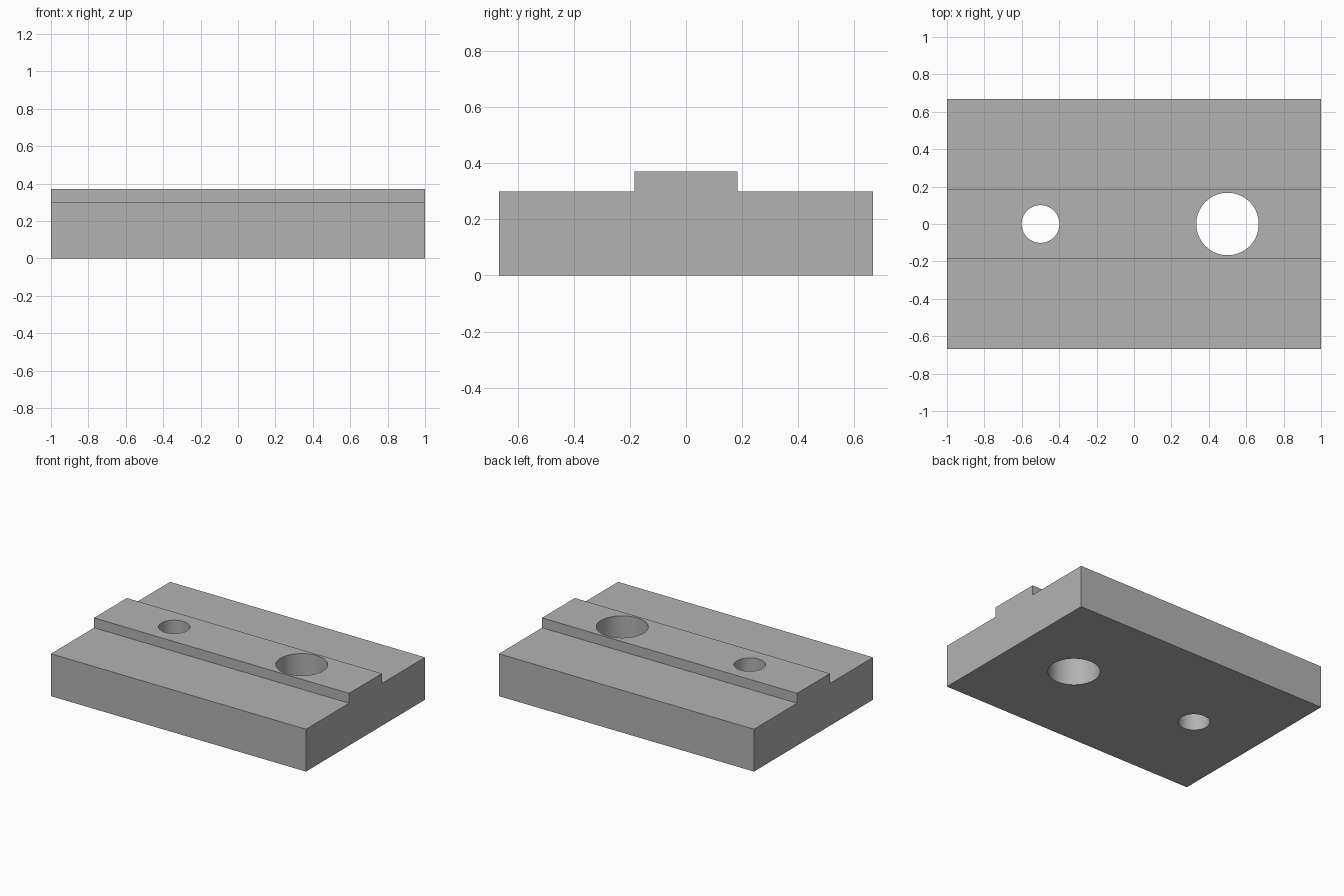
import bpy
import bmesh
import math

cube = bpy.data.objects.get("Cube")
if cube:
    bpy.data.objects.remove(cube, do_unlink=True)

LENGTH, HALF_WIDTH, BASE_TOP = 2.0, 0.667, 0.30
RIDGE_HALF, RIDGE_TOP = 0.184, 0.37

grey = bpy.data.materials.new("plain grey")
grey.use_nodes = True
colour = (0.45, 0.45, 0.45, 1)
grey.diffuse_color = colour
grey.node_tree.nodes["Principled BSDF"].inputs["Base Color"].default_value = colour

# Stepped block: half profile mirrored across y, extruded along x
half = [(HALF_WIDTH, 0), (HALF_WIDTH, BASE_TOP),
        (RIDGE_HALF, BASE_TOP), (RIDGE_HALF, RIDGE_TOP)]
profile = half + [(-y, z) for y, z in reversed(half)]
bm = bmesh.new()
end = bm.faces.new([bm.verts.new((-LENGTH / 2, y, z)) for y, z in profile])
extruded = bmesh.ops.extrude_face_region(bm, geom=[end])
moved = [v for v in extruded["geom"] if isinstance(v, bmesh.types.BMVert)]
bmesh.ops.translate(bm, verts=moved, vec=(LENGTH, 0, 0))
bmesh.ops.recalc_face_normals(bm, faces=bm.faces)
mesh = bpy.data.meshes.new("ridged_block")
bm.to_mesh(mesh)
bm.free()
mesh.materials.append(grey)
block = bpy.data.objects.new("ridged_block", mesh)
bpy.context.collection.objects.link(block)


# Through holes along the ridge
def drill(name, x, radius):
    bpy.ops.mesh.primitive_cylinder_add(vertices=64, radius=radius, depth=1,
                                        location=(x, 0, RIDGE_TOP / 2))
    cutter = bpy.context.object
    cutter.name = name
    cutter.data.materials.append(grey)
    cutter.hide_render = True
    cutter.hide_set(True)
    cut = block.modifiers.new(name, "BOOLEAN")
    cut.operation = "DIFFERENCE"
    cut.solver = "EXACT"
    cut.object = cutter


drill("small_hole_cutter", -0.5, 0.101)
drill("large_hole_cutter", 0.5, 0.167)

# Bake the holes, then smooth their walls while keeping edges sharp
bpy.ops.object.select_all(action="DESELECT")
block.select_set(True)
bpy.context.view_layer.objects.active = block
for modifier in list(block.modifiers):
    cutter = modifier.object
    bpy.ops.object.modifier_apply(modifier=modifier.name)
    bpy.data.objects.remove(cutter, do_unlink=True)
bpy.ops.object.shade_smooth_by_angle(angle=math.radians(30))
